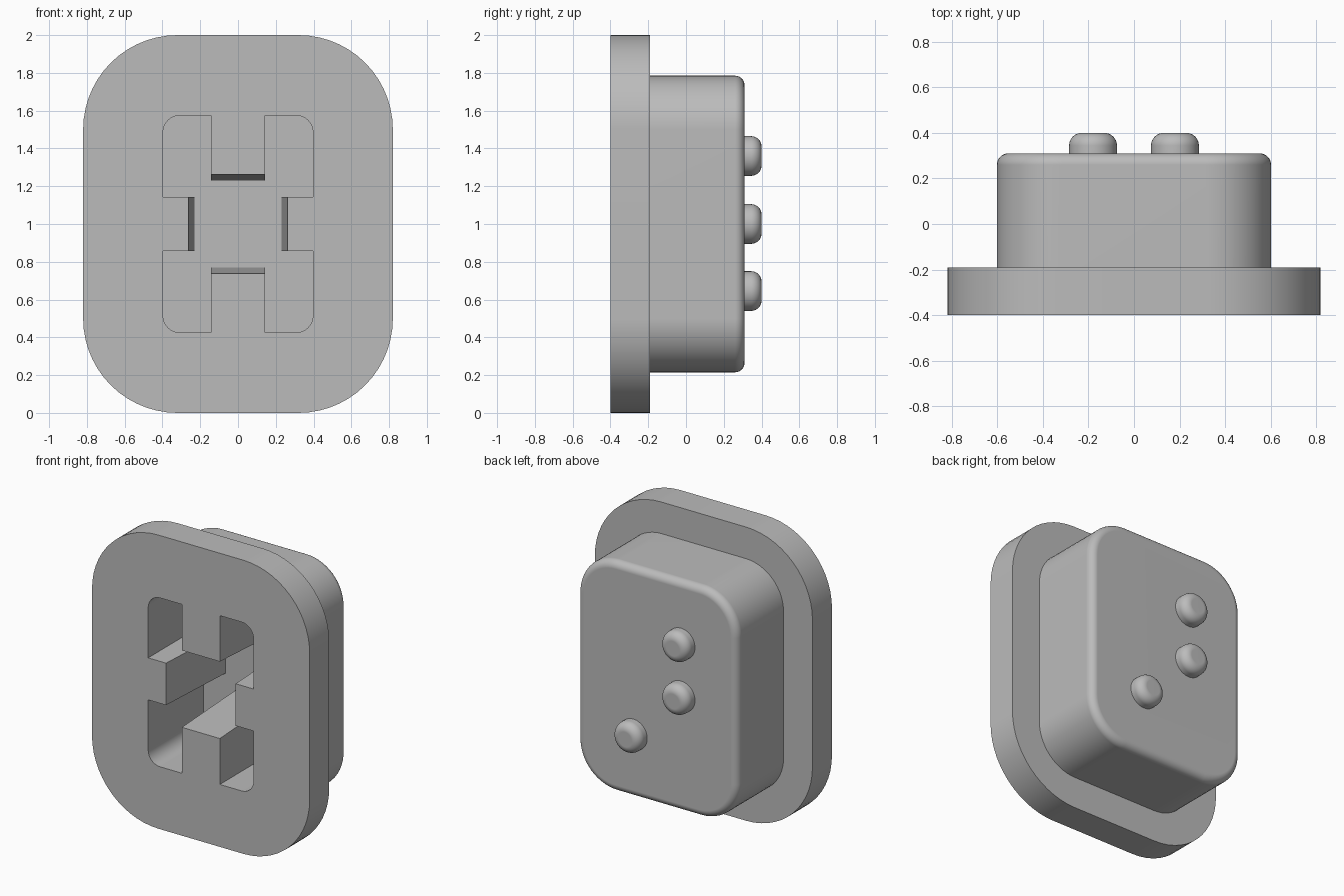
import bpy, bmesh
from math import sin, cos, pi

if "Cube" in bpy.data.objects:
    bpy.data.objects.remove(bpy.data.objects["Cube"])

MID = 1.0        # height of the model's centre
FRONT = -0.4     # y of the front face

grey = bpy.data.materials.new("plain grey")
grey.use_nodes = True
colour = (0.5, 0.5, 0.5, 1)
grey.diffuse_color = colour
grey.node_tree.nodes["Principled BSDF"].inputs["Base Color"].default_value = colour


def arc(cx, cz, r, steps, start=0.0):
    """Quarter circle, counter-clockwise from the start angle."""
    return [(cx + r * cos(start + i * pi / 2 / steps),
             cz + r * sin(start + i * pi / 2 / steps)) for i in range(steps + 1)]


def rounded_rect(w, h, r, steps=14):
    """Outline with half width w, half height h and corner radius r."""
    pts = []
    for k, (sx, sz) in enumerate([(1, 1), (-1, 1), (-1, -1), (1, -1)]):
        pts += arc(sx * (w - r), sz * (h - r), r, steps, k * pi / 2)
    return pts


def loft(name, rings, x=0.0, z=MID):
    """Closed solid through matching outlines, each given as (y, points)."""
    bm = bmesh.new()
    loops = [[bm.verts.new((x + px, y, z + pz)) for px, pz in pts] for y, pts in rings]
    for a, b in zip(loops, loops[1:]):
        for i in range(len(a)):
            j = (i + 1) % len(a)
            bm.faces.new((a[i], a[j], b[j], b[i]))
    bm.faces.new(loops[0])
    bm.faces.new(loops[-1])
    bmesh.ops.remove_doubles(bm, verts=bm.verts, dist=1e-5)
    bmesh.ops.recalc_face_normals(bm, faces=bm.faces)
    mesh = bpy.data.meshes.new(name)
    bm.to_mesh(mesh)
    bm.free()
    mesh.materials.append(grey)
    obj = bpy.data.objects.new(name, mesh)
    bpy.context.collection.objects.link(obj)
    return obj


def pillow(name, w, h, r, y0, y1, fillet, x=0.0, z=MID):
    """Rounded block whose rear rim is filleted."""
    rings = [(y0, rounded_rect(w, h, r))]
    for c, s in arc(0, 0, fillet, 8):
        d = fillet - c
        rings.append((y1 - fillet + s, rounded_rect(w - d, h - d, r - d)))
    return loft(name, rings, x, z)


def activate(obj):
    bpy.ops.object.select_all(action="DESELECT")
    obj.select_set(True)
    bpy.context.view_layer.objects.active = obj


def combine(target, tool, operation):
    """Apply a boolean and discard the tool."""
    activate(target)
    mod = target.modifiers.new("combine", "BOOLEAN")
    mod.object, mod.operation, mod.solver = tool, operation, "EXACT"
    bpy.ops.object.modifier_apply(modifier=mod.name)
    bpy.data.objects.remove(tool)


def smooth(obj):
    activate(obj)
    bpy.ops.object.shade_smooth_by_angle(angle=pi / 6)
    mod = obj.modifiers.new("flat normals", "WEIGHTED_NORMAL")
    mod.keep_sharp = True


def socket_outline(y):
    """Socket opening between four tabs, which grow inward with depth."""
    tip = 0.262 - 0.055 * (y - FRONT)
    tab, w, h, r = 0.143, 0.397, 0.575, 0.09
    quarter = [(tab, tip), (tab, h)] + arc(w - r, h - r, r, 8)[::-1] + [(w, tab), (tip, tab)]
    pts = []
    for sx, sz in [(1, 1), (1, -1), (-1, -1), (-1, 1)]:
        part = quarter if sx == sz else quarter[::-1]
        pts += [(sx * px, sz * pz) for px, pz in part]
    return pts


# Front flange and body in one piece, with the tabbed socket cut from the front
flange = rounded_rect(0.82, 1.0, 0.5)
housing = loft("housing", [(FRONT, flange), (-0.19, flange)])
body = pillow("body", 0.602, 0.785, 0.285, -0.3, 0.31, 0.05)
combine(housing, body, "UNION")
socket = loft("socket_cutter", [(y, socket_outline(y)) for y in (FRONT - 0.1, 0.195)])
combine(housing, socket, "DIFFERENCE")
smooth(housing)

# Three round studs on the back
studs = {"upper_stud": (-0.18, 1.36), "middle_stud": (-0.18, 1.0), "lower_stud": (0.18, 0.645)}
for name, (x, z) in studs.items():
    smooth(pillow(name, 0.105, 0.105, 0.105, 0.28, 0.4, 0.055, x, z))
